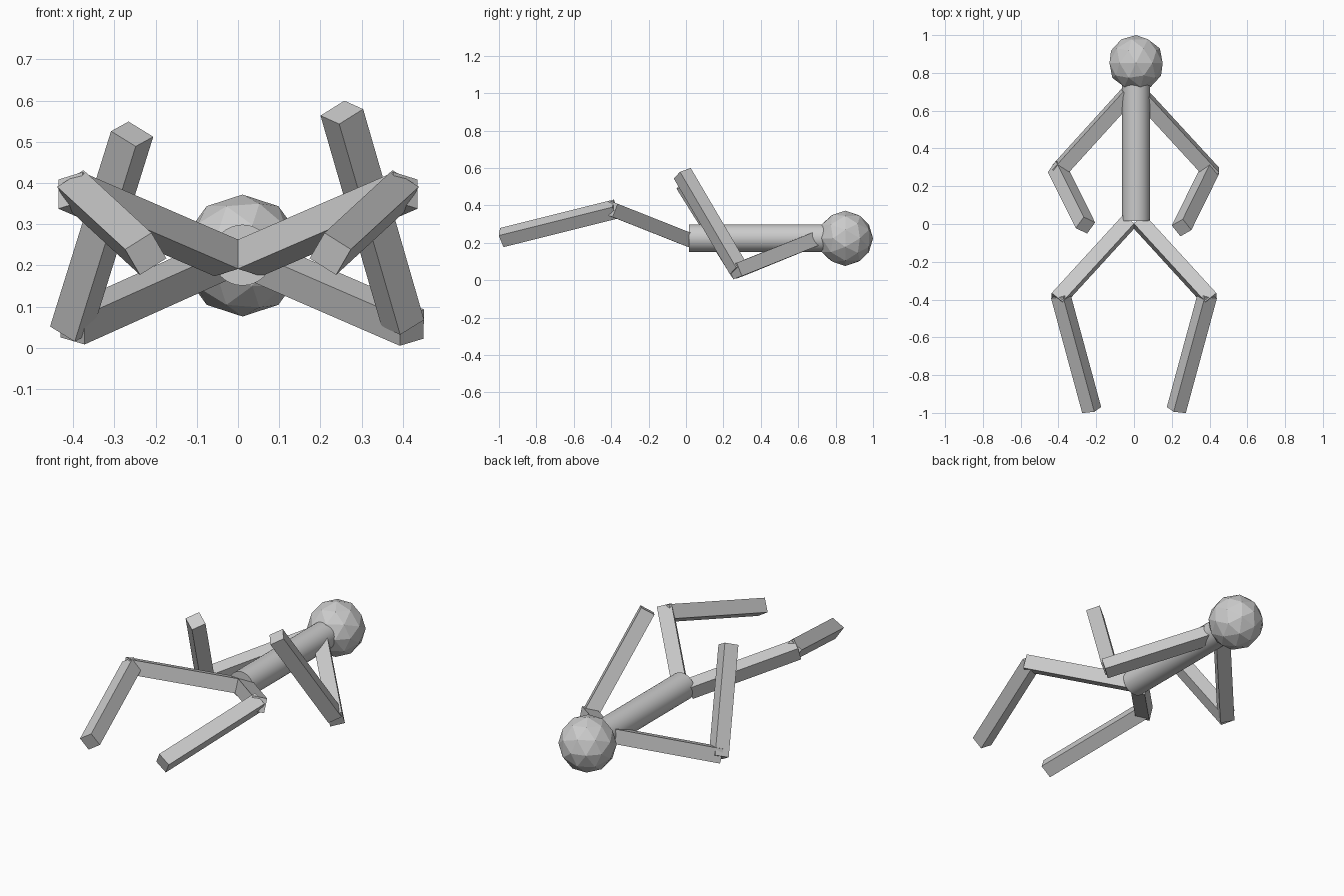
import bpy
from math import pi
from mathutils import Vector, Matrix

if "Cube" in bpy.data.objects:
    bpy.data.objects.remove(bpy.data.objects["Cube"])

THICK = 0.076


def limb(name, start, end, edge):
    """Square bar from start to end; edge is the direction of one side of its section."""
    a, b = Vector(start), Vector(end)
    d = b - a
    z = d.normalized()
    x = Vector(edge)
    x = (x - z * x.dot(z)).normalized()
    y = z.cross(x)
    bpy.ops.mesh.primitive_cube_add(size=1)
    ob = bpy.context.object
    ob.name = name
    rot = Matrix((x, y, z)).transposed().to_4x4()
    size = Matrix.Diagonal((THICK, THICK, d.length, 1))
    ob.data.transform(Matrix.Translation((a + b) / 2) @ rot @ size)
    return ob


# Torso, lying along y
bpy.ops.mesh.primitive_cylinder_add(vertices=32, radius=0.074, depth=0.73,
                                    location=(0.011, 0.38, 0.225), rotation=(pi / 2, 0, 0))
bpy.context.object.name = "torso"
bpy.ops.object.shade_smooth_by_angle()

# Faceted head
bpy.ops.mesh.primitive_ico_sphere_add(subdivisions=2, radius=0.148,
                                      location=(0.011, 0.852, 0.224), rotation=(pi / 2, 0, 0))
bpy.context.object.name = "head"

# Legs, mirrored left and right
for side, s in (("right", 1), ("left", -1)):
    limb(side + "_upper_leg", (s * 0.028, 0.012, 0.218), (s * 0.407, -0.402, 0.382), (0, -0.027, -0.07))
    limb(side + "_lower_leg", (s * 0.389, -0.377, 0.38), (s * 0.224, -0.985, 0.228), (s * -0.0655, 0.007, 0.041))

# Upper arms, the left one slightly shorter
limb("right_upper_arm", (0.028, 0.69, 0.22), (0.422, 0.262, 0.049), (0, -0.026, 0.07))
limb("left_upper_arm", (-0.028, 0.69, 0.22), (-0.402, 0.278, 0.052), (0, -0.026, 0.07))

# Forearms, raised to different heights
limb("right_forearm", (0.40, 0.28, 0.06), (0.252, -0.02, 0.5715), (0.0557, 0.032, 0.034))
limb("left_forearm", (-0.405, 0.29, 0.045), (-0.257, -0.007, 0.519), (0.0436, 0.06, 0.024))
